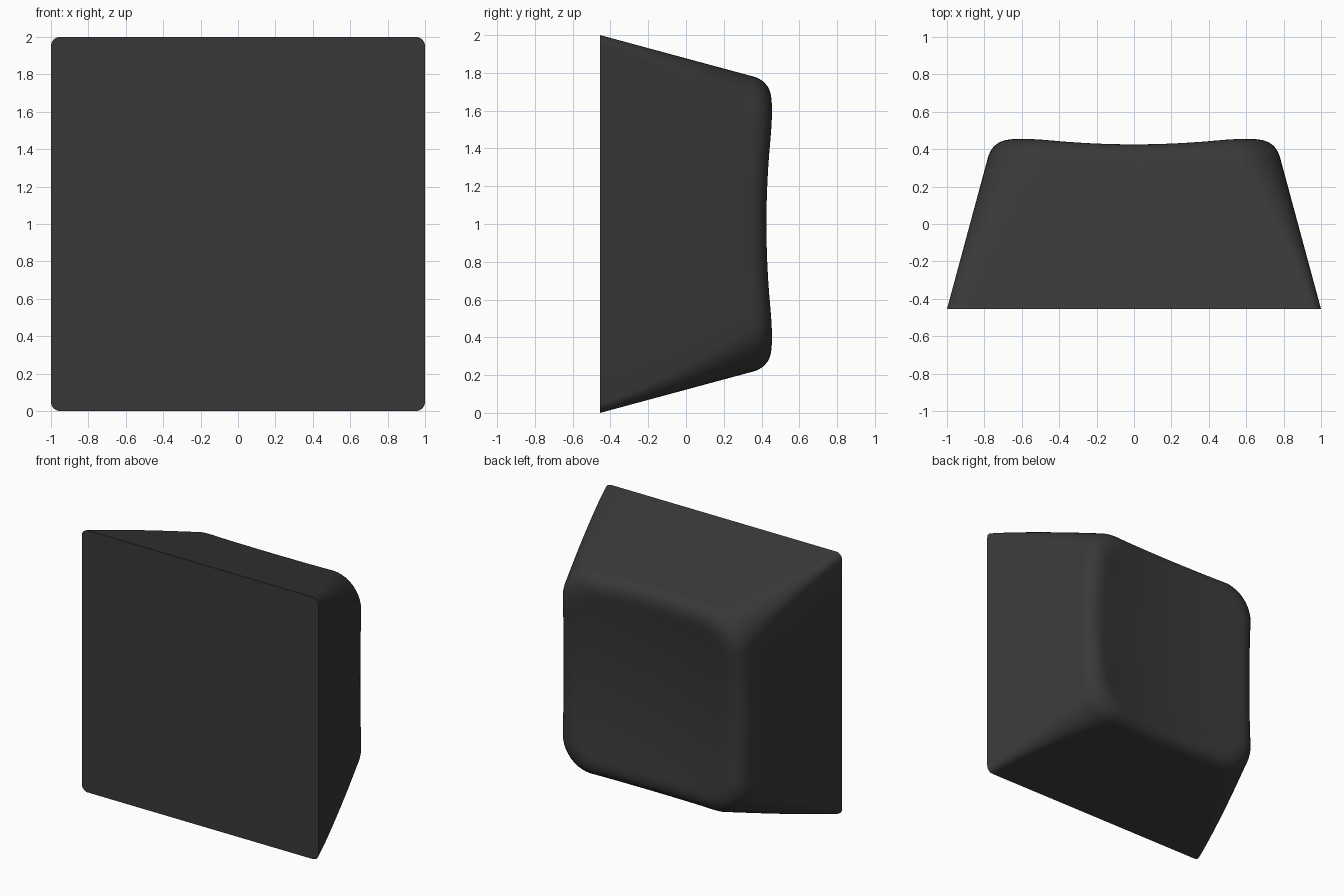
import bpy, bmesh, math
from mathutils import Vector

cube = bpy.data.objects.get("Cube")
if cube:
    bpy.data.objects.remove(cube, do_unlink=True)

FRONT, WALL_END = -0.455, 0.34
CORNER_STEPS, SIDE_STEPS = 10, 12


def outline(half, radius):
    """Rounded square in x/z, with evenly divided straight sides."""
    pts, c = [], half - radius
    for q in range(4):
        a0 = q * math.pi / 2
        cx = c if q in (0, 3) else -c
        cz = c if q in (0, 1) else -c
        for i in range(CORNER_STEPS + 1):
            a = a0 + i / CORNER_STEPS * math.pi / 2
            pts.append(Vector((cx + radius * math.cos(a), 0, cz + radius * math.sin(a))))
        along = Vector((-math.sin(a0 + math.pi / 2), 0, math.cos(a0 + math.pi / 2)))
        # walk along the side that follows this corner
        start = pts[-1]
        along = Vector((-math.cos(a0), 0, -math.sin(a0)))
        pts += [start + along * (2 * c * i / SIDE_STEPS) for i in range(1, SIDE_STEPS)]
    return pts


def dished(p):
    """Drop a point onto the shallow spherical dish."""
    return Vector((p.x, 0.38 + 0.11 * (p.x ** 2 + p.z ** 2), p.z))


def wall(y):
    """Tapered wall whose corners become rounder towards the back."""
    t = (y - FRONT) / (0.455 - FRONT)
    return [p + Vector((0, y, 0)) for p in outline(1 - 0.246 * t, 0.05 + 0.23 * t ** 1.6)]


# Tapered walls
rings = [wall(FRONT + (WALL_END - FRONT) * i / 14) for i in range(15)]

# Rounded rim between the wall and the dish
start = rings[-1]
peak = [dished(p) for p in outline(0.757, 0.27)]
inner = [dished(p) for p in outline(0.62, 0.2)]
for i in range(1, 13):
    t = i / 12
    rings.append([a * (1 - t) ** 2 + b * 2 * t * (1 - t) + c * t * t
                  for a, b, c in zip(start, peak, inner)])

# Dish, shrinking towards the centre
for i in range(1, 12):
    rings.append([dished(p * (1 - i / 12)) for p in inner])

bm = bmesh.new()
loops = [[bm.verts.new(p + Vector((0, 0, 1))) for p in ring] for ring in rings]
n = len(loops[0])
for a, b in zip(loops, loops[1:]):
    for i in range(n):
        j = (i + 1) % n
        bm.faces.new((a[i], a[j], b[j], b[i]))
centre = bm.verts.new((0, 0.38, 1))
for i in range(n):
    bm.faces.new((loops[-1][i], loops[-1][(i + 1) % n], centre))
# Flat front face
bm.faces.new(loops[0])
bmesh.ops.recalc_face_normals(bm, faces=bm.faces)

mesh = bpy.data.meshes.new("keycap")
bm.to_mesh(mesh)
bm.free()
keycap = bpy.data.objects.new("keycap", mesh)
bpy.context.collection.objects.link(keycap)

# Charcoal plastic
colour = (0.04, 0.04, 0.04, 1)
mat = bpy.data.materials.new("charcoal")
mat.use_nodes = True
mat.diffuse_color = colour
mat.node_tree.nodes["Principled BSDF"].inputs["Base Color"].default_value = colour
mesh.materials.append(mat)

bpy.ops.object.select_all(action="DESELECT")
keycap.select_set(True)
bpy.context.view_layer.objects.active = keycap
bpy.ops.object.shade_smooth_by_angle(angle=math.radians(40))
